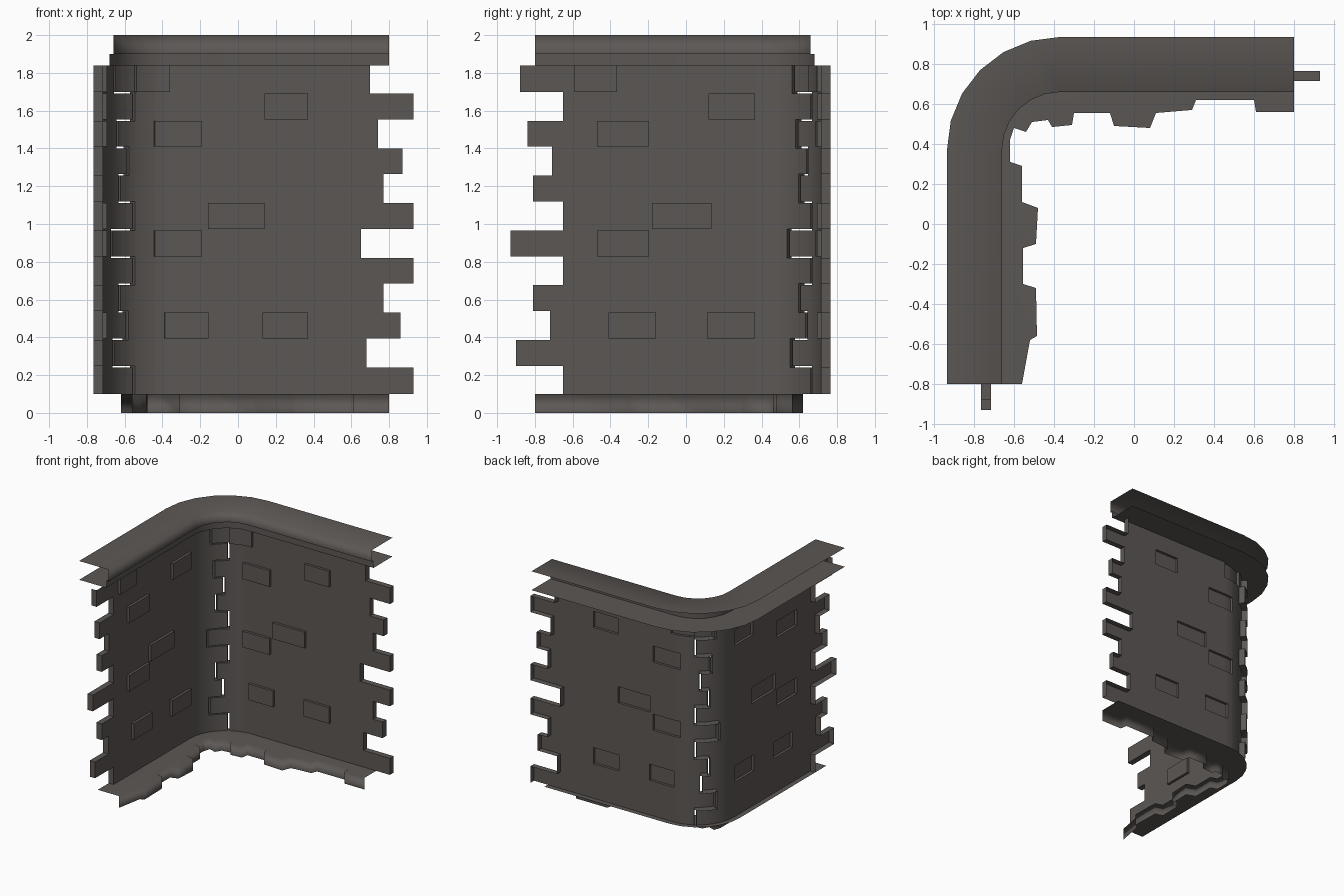
import bpy, bmesh, math

if "Cube" in bpy.data.objects:
    bpy.data.objects.remove(bpy.data.objects["Cube"])

stone = bpy.data.materials.new("dark grey stone")
stone.diffuse_color = (0.107, 0.096, 0.090, 1)
stone.use_nodes = True
stone.node_tree.nodes["Principled BSDF"].inputs["Base Color"].default_value = stone.diffuse_color

H = 0.29          # half length of the corner bend along the wall path
END = 1.46        # path distance from the bend centre to the straight ends
BEND = [-H + 2 * H * i / 8 for i in range(9)]
CAP_BEND = [-H + 2 * H * i / 6 for i in range(7)]


def path(s, r, z):
    """Point on the L-shaped path; r is the radius at the bend."""
    if s > H:
        return (-0.37 + s - H, 0.37 + r, z)
    if s < -H:
        return (-0.37 - r, 0.37 + s + H, z)
    a = math.radians(135 - 45 * s / H)
    return (-0.37 + r * math.cos(a), 0.37 + r * math.sin(a), z)


def finish(name, quads, angle=35):
    bm = bmesh.new()
    for q in quads:
        bm.faces.new([bm.verts.new(p) for p in q])
    bmesh.ops.remove_doubles(bm, verts=bm.verts, dist=0.0005)
    bmesh.ops.recalc_face_normals(bm, faces=bm.faces)
    bm.normal_update()
    # Open sheets: turn everything towards the inside of the corner
    toward = sum(f.calc_area() * (f.normal.x - f.normal.y + f.normal.z) for f in bm.faces)
    if toward < 0:
        bmesh.ops.reverse_faces(bm, faces=bm.faces)
    me = bpy.data.meshes.new(name)
    bm.to_mesh(me)
    bm.free()
    me.materials.append(stone)
    ob = bpy.data.objects.new(name, me)
    bpy.context.collection.objects.link(ob)
    bpy.ops.object.select_all(action='DESELECT')
    ob.select_set(True)
    bpy.context.view_layer.objects.active = ob
    bpy.ops.object.shade_smooth_by_angle(angle=math.radians(angle))
    if angle > 90:
        ob.modifiers.new("weighted", 'WEIGHTED_NORMAL').keep_sharp = True


# Brick courses: how far each of the 12 courses sticks out past the joint
JAG = [.13, -.12, .06, -.03, .13, -.15, .13, -.03, .07, -.06, .13, -.10]
# Displaced bricks: course, start, end along the path
BRICKS = [(10, .80, 1.03), (9, .21, .47), (11, .09, .30), (6, .50, .80),
          (5, .21, .47), (2, .27, .505), (2, .79, 1.03)]
ROW = 1.74 / 12
GAP = 0.004
SHIFT = 0.022
FRONT, BACK = 0.345, 0.395
ZS = [0.1] + [0.1 + ROW * i + d for i in range(1, 12) for d in (-GAP, GAP)] + [1.84]


def wall_panel(name, spans, bricks):
    """Open-backed sheet whose toothed edges are folded back."""
    ss = sorted({round(v, 4) for v in BEND + [v for sp in spans for v in sp]
                 + [v for b in bricks for v in b[1:]]})

    def cell(i, k):
        """None when empty, otherwise the inward shift of the cell."""
        if not (0 <= i < len(ss) - 1 and 0 <= k < 23):
            return None
        m = (ss[i] + ss[i + 1]) / 2
        rows = {k // 2, (k + 1) // 2}
        if not all(spans[r][0] < m < spans[r][1] for r in rows):
            return None
        out = all(any(b[0] == r and b[1] < m < b[2] for b in bricks) for r in rows)
        return SHIFT if out else 0.0

    quads = []
    for i in range(len(ss) - 1):
        for k in range(23):
            o = cell(i, k)
            if o is None:
                continue
            s0, s1, z0, z1 = ss[i], ss[i + 1], ZS[k], ZS[k + 1]
            ring = [(s0, z0), (s1, z0), (s1, z1), (s0, z1)]
            quads.append([path(s, FRONT - o, z) for s, z in ring])
            for e, (di, dk) in enumerate([(0, -1), (1, 0), (0, 1), (-1, 0)]):
                n = cell(i + di, k + dk)
                if n is None and 0 <= k + dk < 23:
                    deep = BACK           # folded edge of a tooth
                elif o > (n or 0):
                    deep = FRONT          # rim of a displaced brick
                else:
                    continue
                a, b = ring[e], ring[(e + 1) % 4]
                quads.append([path(a[0], deep, a[1]), path(b[0], deep, b[1]),
                              path(b[0], FRONT - o, b[1]), path(a[0], FRONT - o, a[1])])
    finish(name, quads)


# Two interlocking wall panels with toothed ends
wall_panel("back_wall", [(.65 * j + .008, END + j) for j in JAG], BRICKS)
wall_panel("side_wall", [(-END + .02 + j, .65 * j - .008) for j in JAG],
           [(r, a - 1.34, b - 1.325) for r, a, b in BRICKS])

# Cap: open stepped profile swept around the corner
stations = [-END] + CAP_BEND + [END]


def sweep(name, profile, angle):
    finish(name, [[path(a, *p), path(b, *p), path(b, *q), path(a, *q)]
                  for a, b in zip(stations, stations[1:])
                  for p, q in zip(profile, profile[1:])], angle)


sweep("cap_top", [(.565, 2.0), (.29, 2.0), (.29, 1.9)], 100)
sweep("cap_step", [(.29, 1.9), (.31, 1.9), (.31, 1.84), (.565, 1.84)], 35)

# Base: ledge with a ragged front edge and a short skirt below it
edge = [(-.56, -.8), (-.52, -.58), (-.485, -.56), (-.49, -.32), (-.555, -.30),
        (-.555, -.12), (-.49, -.10), (-.48, .08), (-.56, .11), (-.56, .29),
        (-.62, .31), (-.62, .42), (-.60, .48), (-.54, .46), (-.51, .51),
        (-.43, .52), (-.41, .485), (-.31, .495), (-.30, .555), (-.12, .555),
        (-.10, .49), (.08, .48), (.11, .555), (.29, .57), (.31, .62),
        (.60, .62), (.61, .56), (.8, .56)]
ledge = [(x, y, .1) for x, y in edge] + [path(s, .39, .1) for s in reversed(stations)]
skirt = [[(*a, .1), (*a, 0), (*b, 0), (*b, .1)] for a, b in zip(edge, edge[1:])]
finish("base_ledge", [ledge] + skirt, 100)
